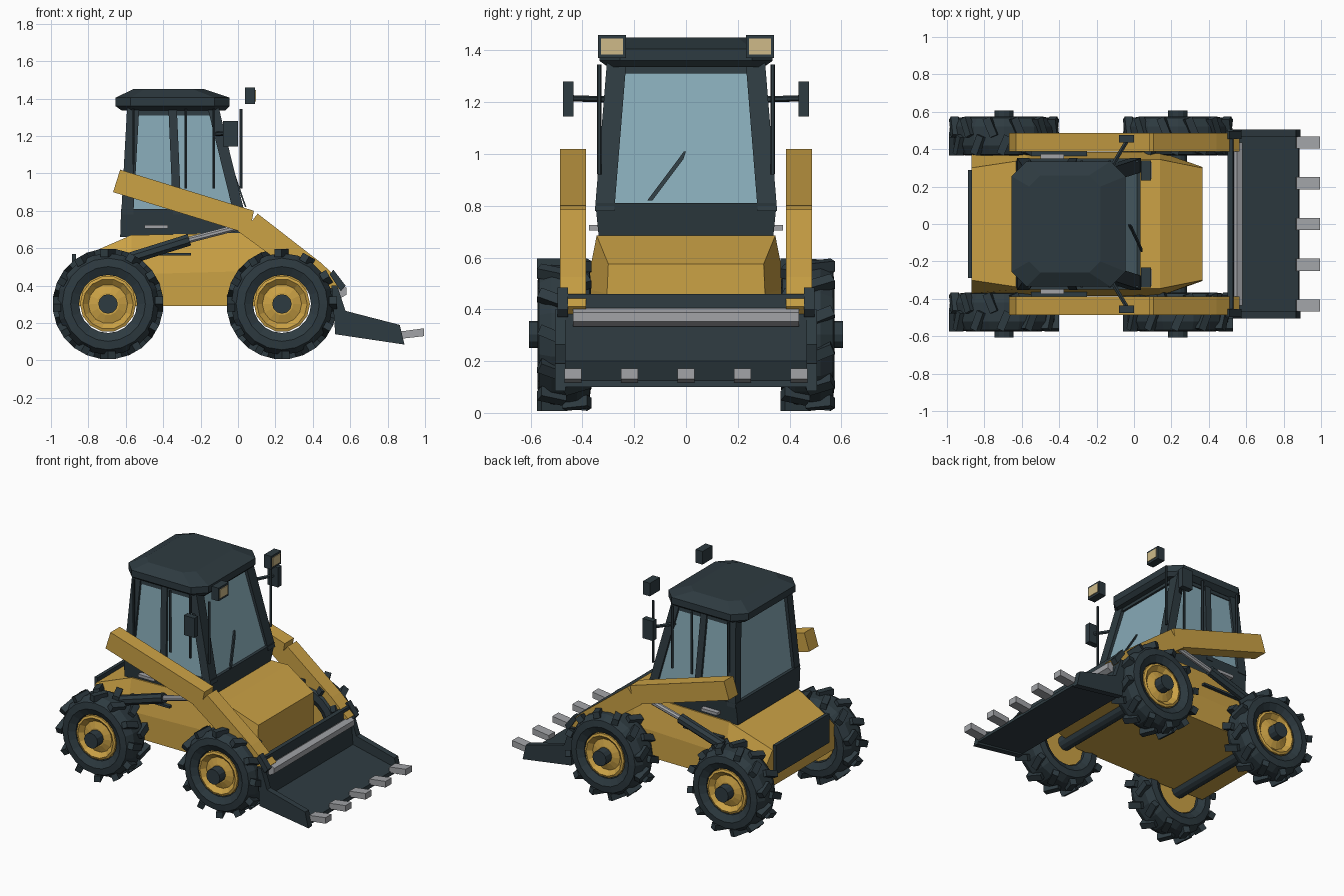
import bpy, bmesh, math
from mathutils import Vector, Matrix

cube = bpy.data.objects.get("Cube")
if cube:
    bpy.data.objects.remove(cube)


def material(name, rgb):
    m = bpy.data.materials.new(name)
    m.use_nodes = True
    m.diffuse_color = (*rgb, 1)
    m.node_tree.nodes["Principled BSDF"].inputs["Base Color"].default_value = (*rgb, 1)
    return m


YELLOW = material("loader yellow", (0.60, 0.36, 0.06))
DARK = material("dark slate", (0.027, 0.043, 0.052))
GLASS = material("blue glass", (0.24, 0.40, 0.47))
STEEL = material("steel grey", (0.36, 0.37, 0.39))
LENS = material("lamp cream", (0.62, 0.49, 0.25))


def finish(name, bm, *mats):
    bmesh.ops.recalc_face_normals(bm, faces=bm.faces)
    me = bpy.data.meshes.new(name)
    bm.to_mesh(me)
    bm.free()
    for m in mats:
        me.materials.append(m)
    ob = bpy.data.objects.new(name, me)
    bpy.context.collection.objects.link(ob)
    return ob


def loft(name, rings, *mats, closed=False):
    """Skin equal-length rings of points, capping the ends unless closed."""
    bm = bmesh.new()
    vs = [[bm.verts.new(p) for p in r] for r in rings]
    n = len(rings[0])
    for i in range(len(rings) if closed else len(rings) - 1):
        a, b = vs[i], vs[(i + 1) % len(vs)]
        for j in range(n):
            bm.faces.new((a[j], a[(j + 1) % n], b[(j + 1) % n], b[j]))
    if not closed:
        bm.faces.new(vs[0])
        bm.faces.new(vs[-1])
    return finish(name, bm, *mats)


def plate(name, outline, y0, y1, *mats):
    """Side outline in x, z pulled from y0 to y1."""
    return loft(name, [[(x, y, z) for x, z in outline] for y in (y0, y1)], *mats)


def box(name, x, y, z, *mats):
    return plate(name, [(x[0], z[0]), (x[1], z[0]), (x[1], z[1]), (x[0], z[1])], *y, *mats)


def beam(name, p, q, r, mat, sides=8, r2=None):
    p, q = Vector(p), Vector(q)
    rot = (q - p).to_track_quat("Z", "Y").to_matrix()
    ring = lambda c, s: [c + rot @ Vector((s * math.cos(t), s * math.sin(t), 0))
                         for t in [math.tau * (k + 0.5) / sides for k in range(sides)]]
    return loft(name, [ring(p, r), ring(q, r2 or r)], mat)


def rect(x0, x1, w, z):
    return [(x0, -w, z), (x1, -w, z), (x1, w, z), (x0, w, z)]


def lathe(name, profile, centre, sides, mat, side, closed):
    """Spin (radius, offset) points round the axle direction."""
    rings = [[(centre[0] + r * math.cos(t), side * (centre[1] + o), centre[2] + r * math.sin(t))
              for t in [math.tau * k / sides for k in range(sides)]] for r, o in profile]
    return loft(name, rings, mat, closed=closed)


# Main body: lower walls upright, upper walls leaning in, nose and tail tapered
loft("body", [[(x, -w, 0.29), (x, -w, zm), (x, -wt, zt), (x, wt, zt), (x, w, zm), (x, w, 0.29)]
              for x, w, zm, wt, zt in [(-0.87, 0.37, 0.46, 0.30, 0.54), (-0.57, 0.385, 0.46, 0.345, 0.67),
                                       (0.14, 0.385, 0.48, 0.345, 0.685), (0.365, 0.305, 0.46, 0.30, 0.575)]],
     YELLOW)
box("rear_grille", (-0.888, -0.865), (-0.29, 0.29), (0.37, 0.57), DARK)

# Cab: dark base, glass hull, corner frame
loft("cab_base", [rect(-0.63, 0.01, 0.335, 0.66), rect(-0.625, 0.035, 0.35, 0.81)], DARK)
loft("cab_glass", [rect(-0.605, 0.02, 0.335, 0.79), rect(-0.57, -0.125, 0.29, 1.35)], GLASS)


def pillar(name, xb, xt, wx, s, wy=0.05):
    rings = []
    for x, y, z in ((xb, 0.352, 0.78), (xt, 0.305, 1.36)):
        rings.append([(x + a * wx / 2, s * (y - b), z) for a, b in ((-1, 0), (1, 0), (1, wy), (-1, wy))])
    loft(name, rings, DARK)


for s, tag in ((1, "left"), (-1, "right")):
    pillar("rear_pillar_" + tag, -0.592, -0.56, 0.065, s, 0.06)
    pillar("middle_pillar_" + tag, -0.325, -0.35, 0.045, s, 0.03)
    pillar("front_pillar_" + tag, 0.008, -0.135, 0.06, s, 0.075)
    for i, x in enumerate((0.016, -0.13, -0.28, -0.56)):
        beam(f"side_rail_{i}_{tag}", (x, s * 0.335, 0.92), (x, s * 0.335, 1.345), 0.008, DARK, 6)

# Bands above the front and rear glass
loft("cab_header", [rect(-0.58, -0.10, 0.3, 1.31), rect(-0.575, -0.11, 0.295, 1.36)], DARK)


def octagon(x0, x1, w, c, z):
    return [(x0 + c, -w, z), (x1 - c, -w, z), (x1, -w + c, z), (x1, w - c, z),
            (x1 - c, w, z), (x0 + c, w, z), (x0, w - c, z), (x0, -w + c, z)]


loft("roof", [octagon(-0.62, -0.07, 0.30, 0.05, 1.335), octagon(-0.655, -0.045, 0.335, 0.08, 1.36),
              octagon(-0.655, -0.045, 0.335, 0.08, 1.405), octagon(-0.56, -0.18, 0.26, 0.06, 1.45)], DARK)
loft("wiper", [[(0.045, -0.15, 0.82), (0.045, -0.13, 0.82), (0.037, -0.13, 0.82), (0.037, -0.15, 0.82)],
               [(-0.01, -0.03, 0.98), (-0.01, -0.01, 0.98), (-0.02, -0.01, 0.98), (-0.02, -0.03, 0.98)],
               [(-0.02, -0.008, 1.01), (-0.02, 0, 1.01), (-0.03, 0, 1.01), (-0.03, -0.008, 1.01)]], DARK)

# Lamps, mirrors, steps
for s, tag in ((1, "left"), (-1, "right")):
    box("work_lamp_" + tag, (0.037, 0.09), (s * 0.232, s * 0.34), (1.37, 1.46), DARK)
    box("lamp_lens_" + tag, (0.089, 0.095), (s * 0.243, s * 0.329), (1.385, 1.446), LENS)
    box("mirror_" + tag, (-0.08, 0.0), (s * 0.435, s * 0.475), (1.145, 1.28), DARK)
    beam("mirror_arm_" + tag, (-0.04, s * 0.44, 1.215), (-0.13, s * 0.29, 1.21), 0.012, DARK, 6)
    box("cab_step_" + tag, (-0.5, -0.375), (s * 0.33, s * 0.375), (0.705, 0.725), STEEL)
    box("side_trim_" + tag, (-0.55, -0.25), (s * 0.36, s * 0.39), (0.56, 0.575), DARK)

# Loader arms and lift rams
for s, tag in ((1, "left"), (-1, "right")):
    inner, outer = s * 0.387, s * 0.487
    plate("upper_arm_" + tag, [(-0.668, 0.90), (-0.63, 1.02), (0.085, 0.80), (0.06, 0.675)], inner, outer, YELLOW)
    plate("lower_arm_" + tag, [(0.0, 0.69), (0.07, 0.74), (0.105, 0.785), (0.44, 0.525), (0.565, 0.41),
                               (0.53, 0.375), (0.37, 0.42)], inner, outer, YELLOW)
    base, mid, tip = [(-0.58, s * 0.43, 0.545), (-0.26, s * 0.43, 0.645), (0.03, s * 0.43, 0.72)]
    beam("ram_barrel_" + tag, base, mid, 0.034, DARK)
    beam("ram_rod_" + tag, mid, tip, 0.018, STEEL)
    plate("bucket_hinge_" + tag, [(0.49, 0.46), (0.51, 0.485), (0.575, 0.40), (0.55, 0.37)],
          s * 0.455, s * 0.497, DARK)

# Bucket: back wall, floor, cheeks, torque bar and teeth
plate("bucket_shell", [(0.50, 0.46), (0.53, 0.46), (0.55, 0.20), (0.88, 0.125), (0.885, 0.10), (0.52, 0.15)],
      -0.48, 0.48, DARK)
for s, tag in ((1, "left"), (-1, "right")):
    plate("bucket_cheek_" + tag, [(0.50, 0.40), (0.53, 0.40), (0.575, 0.265), (0.865, 0.19), (0.89, 0.085),
                                  (0.52, 0.14)], s * 0.465, s * 0.506, DARK)
beam("torque_bar", (0.55, -0.437, 0.37), (0.55, 0.437, 0.37), 0.036, STEEL, 6)
for i in range(-2, 3):
    y = i * 0.218
    plate(f"bucket_tooth_{i + 3}", [(0.865, 0.115), (0.87, 0.155), (0.995, 0.172), (0.995, 0.13)],
          y - 0.033, y + 0.033, STEEL)


# Wheels: tyre with slanted lugs, dished hub, axle
def lugs(name, cx, s):
    bm = bmesh.new()
    for k in range(24):
        half = 1 if k % 2 else -1
        turn = Matrix.Rotation(math.tau * k / 24, 4, "Y")
        slant = Matrix.Rotation(half * 0.4, 4, "Z")
        place = (Matrix.Translation((cx, s * 0.47, 0.302)) @ turn
                 @ Matrix.Translation((0, half * 0.048, 0.273)) @ slant)
        bmesh.ops.create_cube(bm, size=1, matrix=place @ Matrix.Diagonal((0.042, 0.105, 0.042, 1)))
    return finish(name, bm, DARK)


for cx, end in ((0.235, "front"), (-0.695, "rear")):
    for s, tag in ((1, "left"), (-1, "right")):
        label, c = f"{end}_{tag}", (cx, 0.47, 0.302)
        lathe("tyre_" + label, [(0.155, -0.08), (0.20, -0.104), (0.245, -0.098), (0.272, -0.05), (0.272, 0.05),
                                (0.245, 0.098), (0.20, 0.104), (0.155, 0.08)], c, 20, DARK, s, True)
        lugs("lugs_" + label, cx, s)
        lathe("hub_" + label, [(0.15, -0.07), (0.15, 0.082), (0.135, 0.088), (0.105, 0.06), (0.06, 0.075)],
              c, 14, YELLOW, s, False)
        lathe("axle_cap_" + label, [(0.052, 0.05), (0.052, 0.137)], c, 12, DARK, s, False)
    beam("axle_" + end, (cx, -0.42, 0.302), (cx, 0.42, 0.302), 0.05, DARK, 12)
